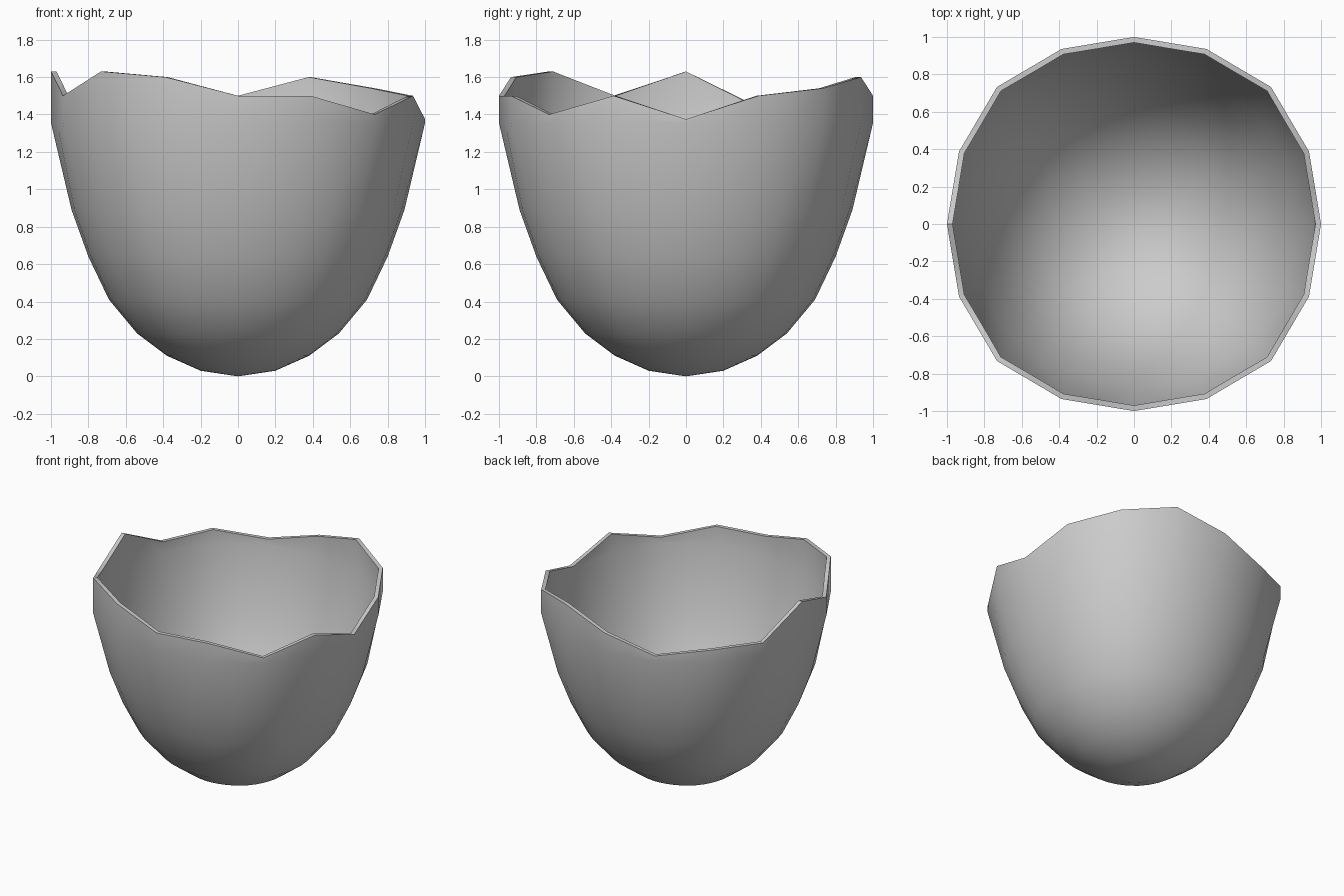
import bpy, bmesh, math

if "Cube" in bpy.data.objects:
    bpy.data.objects.remove(bpy.data.objects["Cube"])

# Broken rim heights, 16 corners counter-clockwise from +x
RIM = [1.375, 1.5, 1.54, 1.6, 1.5, 1.40, 1.46, 1.44,
       1.63, 1.5, 1.63, 1.6, 1.5, 1.5, 1.40, 1.5]
# Egg profile (radius, height), bottom to widest line
PROFILE = [(0.2, 0.03), (0.38, 0.11), (0.54, 0.23), (0.69, 0.41),
           (0.80, 0.64), (0.89, 0.89), (1.0, 1.355)]
N = 32


def outline(i, r):
    # Slightly squared circle
    a = 2 * math.pi * i / N
    k = r * (1 + 0.036 * r * abs(math.sin(2 * a)) ** 3)
    return k * math.cos(a), k * math.sin(a)


def rim_outline(i):
    # 16-sided outline: odd points lie midway along the sides
    if i % 2 == 0:
        return outline(i, 1.0)
    p, q = outline(i - 1, 1.0), outline(i + 1, 1.0)
    return (p[0] + q[0]) / 2, (p[1] + q[1]) / 2


bm = bmesh.new()
rings = []
for r, z in PROFILE:
    pts = [rim_outline(i) if r == 1.0 else outline(i, r) for i in range(N)]
    rings.append([bm.verts.new((x, y, z)) for x, y in pts])

# Jagged top edge
top = []
for i in range(N):
    z = (RIM[i // 2] + RIM[((i + 1) // 2) % 16]) / 2
    top.append(bm.verts.new((*rim_outline(i), z)))
rings.append(top)

# Skin the rings and close the bottom
tip = bm.verts.new((0, 0, 0))
for i in range(N):
    j = (i + 1) % N
    bm.faces.new((tip, rings[0][j], rings[0][i]))
    for lo, hi in zip(rings, rings[1:]):
        bm.faces.new((lo[i], lo[j], hi[j], hi[i]))
bm.normal_update()

mesh = bpy.data.meshes.new("eggshell")
bm.to_mesh(mesh)
bm.free()
shell = bpy.data.objects.new("eggshell", mesh)
bpy.context.collection.objects.link(shell)
bpy.context.view_layer.objects.active = shell
shell.select_set(True)

# Thin wall, grown inwards
wall = shell.modifiers.new("wall", 'SOLIDIFY')
wall.thickness = 0.03
wall.offset = -1
bpy.ops.object.modifier_apply(modifier="wall")
bpy.ops.object.shade_smooth_by_angle(angle=math.radians(40))
